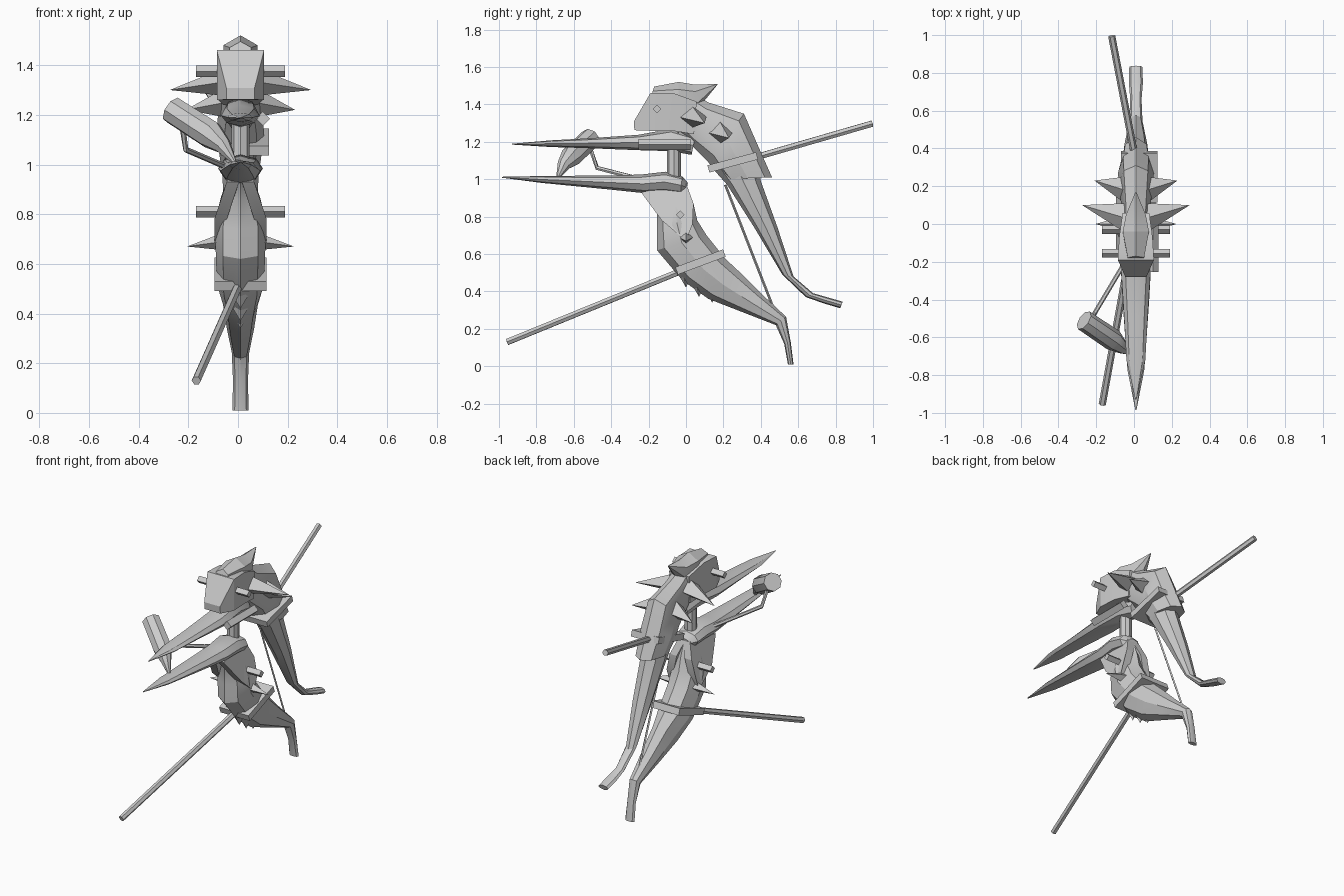
import bpy, bmesh, math
from mathutils import Vector

CX = 0.01  # mirror plane of the bodies
grey = bpy.data.materials.new("grey")
grey.diffuse_color = (0.6, 0.6, 0.6, 1)


def mesh_object(name, bm, angle=30):
    bmesh.ops.recalc_face_normals(bm, faces=bm.faces)
    me = bpy.data.meshes.new(name)
    bm.to_mesh(me)
    bm.free()
    me.materials.append(grey)
    ob = bpy.data.objects.new(name, me)
    bpy.context.collection.objects.link(ob)
    bpy.context.view_layer.objects.active = ob
    ob.select_set(True)
    bpy.ops.object.shade_smooth_by_angle(angle=math.radians(angle))
    ob.select_set(False)
    return ob


def skin(name, rings, angle=30):
    """Join rings of points into a closed tube."""
    bm = bmesh.new()
    vs = [[bm.verts.new(p) for p in r] for r in rings]
    n = len(vs[0])
    for a, b in zip(vs, vs[1:]):
        for i in range(n):
            j = (i + 1) % n
            bm.faces.new((a[i], a[j], b[j], b[i]))
    bm.faces.new(vs[0])
    bm.faces.new(vs[-1][::-1])
    return mesh_object(name, bm, angle)


def loft(name, sections, sides=8, angle=30, turn=0.0):
    """Sections: (y1, z1, y2, z2, half width), both outline points in profile."""
    rings = []
    for y1, z1, y2, z2, w in sections:
        a, b = Vector((CX, y1, z1)), Vector((CX, y2, z2))
        c, h = (a + b) / 2, (b - a) / 2
        rings.append([c + h * math.cos(t) + Vector((w * math.sin(t), 0, 0))
                      for t in (2 * math.pi * i / sides + turn for i in range(sides))])
    return skin(name, rings, angle)


def rod(name, pts, radii, sides=6):
    """Tube along points with one radius per point."""
    pts = [Vector(p) for p in pts]
    rings = []
    for i, p in enumerate(pts):
        d = (pts[min(i + 1, len(pts) - 1)] - pts[max(i - 1, 0)]).normalized()
        u = d.cross(Vector((0, 0, 1)) if abs(d.z) < 0.9 else Vector((0, 1, 0))).normalized()
        v = d.cross(u)
        rings.append([p + radii[i] * (u * math.cos(t) + v * math.sin(t))
                      for t in (2 * math.pi * k / sides for k in range(sides))])
    return skin(name, rings)


def spike(name, base, tip):
    bm = bmesh.new()
    b = [bm.verts.new(p) for p in base]
    t = bm.verts.new(tip)
    bm.faces.new(b)
    for i in range(len(b)):
        bm.faces.new((b[i], b[(i + 1) % len(b)], t))
    return mesh_object(name, bm, 15)


def side_spikes(name, y, z, x, ly, lz, tip):
    """Mirrored pair of diamond-based spikes."""
    for s, side in ((1, "right"), (-1, "left")):
        bx = CX + s * x
        spike(side + "_" + name,
              [(bx, y - ly, z), (bx, y, z + lz), (bx, y + ly, z), (bx, y, z - lz)],
              (CX + s * tip[0], tip[1], tip[2]))


def strap(name, x1, x2, a, b, t):
    """Tilted flat block between two profile points."""
    a, b = Vector((0, *a)), Vector((0, *b))
    n = Vector((1, 0, 0)).cross(b - a).normalized() * t / 2
    skin(name, [[Vector((x, 0, 0)) + p for p in (a - n, b - n, b + n, a + n)] for x in (x1, x2)])


# upper body with tail
loft("upper_body", [(-0.03, 1.25, -0.01, 1.49, 0.07), (0.03, 1.18, 0.12, 1.41, 0.075),
                    (0.12, 1.09, 0.31, 1.35, 0.09), (0.16, 1.04, 0.38, 1.19, 0.095),
                    (0.20, 1.00, 0.46, 1.01, 0.08)])
loft("upper_tail", [(0.14, 1.06, 0.37, 1.15, 0.075), (0.22, 0.97, 0.40, 0.99, 0.075),
                    (0.36, 0.75, 0.49, 0.74, 0.06),
                    (0.515, 0.49, 0.575, 0.48, 0.035), (0.64, 0.37, 0.68, 0.39, 0.03),
                    (0.74, 0.335, 0.75, 0.37, 0.037), (0.825, 0.31, 0.838, 0.345, 0.035)])

# boxy head
loft("head", [(-0.275, 1.26, -0.28, 1.31, 0.08), (-0.19, 1.25, -0.19, 1.47, 0.135),
              (-0.07, 1.25, -0.07, 1.47, 0.125), (0.04, 1.24, 0.06, 1.43, 0.10)],
     4, 20, math.pi / 4)
# widen the square section to its full height
head = bpy.data.objects["head"]
for v in head.data.vertices:
    zc = 1.285 if v.co.y < -0.25 else 1.36
    v.co.z = zc + (v.co.z - zc) * 1.3

# swept crest
loft("crest", [(-0.20, 1.40, -0.17, 1.495, 0.05), (-0.04, 1.36, -0.04, 1.52, 0.08),
               (0.05, 1.36, 0.05, 1.505, 0.06), (0.168, 1.505, 0.17, 1.51, 0.003)], 6, 15)

# wing-like spikes
side_spikes("head_spike", 0.03, 1.335, 0.05, 0.08, 0.06, (0.285, 0.10, 1.30))
side_spikes("shoulder_spike", 0.18, 1.25, 0.06, 0.07, 0.06, (0.22, 0.23, 1.22))
side_spikes("hip_spike", 0.0, 0.69, 0.07, 0.04, 0.035, (0.215, 0.0, 0.67))

# beaks
loft("upper_beak", [(-0.93, 1.185, -0.93, 1.19, 0.003), (-0.72, 1.172, -0.72, 1.208, 0.05),
                    (-0.5, 1.165, -0.5, 1.22, 0.062), (-0.25, 1.155, -0.25, 1.238, 0.078),
                    (-0.08, 1.15, -0.08, 1.27, 0.07), (0.03, 1.13, 0.05, 1.23, 0.05)])
loft("lower_beak", [(-0.985, 1.008, -0.985, 1.013, 0.003), (-0.77, 0.98, -0.77, 1.017, 0.045),
                    (-0.41, 0.945, -0.41, 1.02, 0.07), (-0.22, 0.925, -0.24, 1.025, 0.08),
                    (-0.12, 0.93, -0.11, 1.04, 0.09), (-0.03, 0.92, -0.02, 1.015, 0.08),
                    (0.0, 0.93, 0.01, 0.98, 0.04)])

# neck post between the two
rod("neck_post", [(CX, -0.065, 0.97), (CX, -0.065, 1.25)], [0.037, 0.037], 8)

# lower body and tail
loft("lower_body", [(-0.21, 0.93, 0.0, 0.98, 0.04), (-0.155, 0.86, 0.04, 0.87, 0.075),
                    (-0.155, 0.74, 0.06, 0.78, 0.10), (-0.155, 0.62, 0.11, 0.70, 0.10),
                    (-0.02, 0.46, 0.21, 0.575, 0.095), (0.12, 0.36, 0.28, 0.51, 0.07),
                    (0.30, 0.29, 0.40, 0.39, 0.055), (0.48, 0.22, 0.535, 0.265, 0.035),
                    (0.525, 0.12, 0.56, 0.13, 0.03), (0.545, 0.01, 0.575, 0.01, 0.033)])

# collar flaps on the sides of the lower chest
outline = [(-0.24, 0.93), (-0.13, 0.78), (0.0, 0.67), (0.035, 0.76), (0.04, 0.87), (0.0, 0.98)]
for s, side in ((1, "right"), (-1, "left")):
    skin(side + "_collar_flap",
         [[(CX + s * (o + 0.105 - 0.38 * max(0, z - 0.80)), y, z) for y, z in outline]
          for o in (-0.05, 0.0)], 20)

# barbs under the lower body
for i, (y, z) in enumerate(((-0.01, 0.47), (0.06, 0.42), (0.13, 0.39))):
    spike("belly_barb_%d" % i, [(CX - 0.03, y, z), (CX, y - 0.03, z + 0.02), (CX + 0.03, y, z),
                                (CX, y + 0.04, z + 0.02)], (CX, y + 0.01, z - 0.05))

# cross pegs
for name, y, z in (("head_peg", -0.155, 1.375), ("chest_peg", -0.03, 0.81)):
    rod(name, [(-0.17, y, z), (0.19, y, z)], [0.023, 0.023], 4)

# bar beside the upper beak
rod("side_bar", [(0.10, -0.255, 1.185), (0.10, 0.025, 1.185)], [0.029, 0.029], 4)

# straps and their long rods
strap("upper_strap", -0.07, 0.125, (0.12, 1.055), (0.38, 1.125), 0.04)
strap("lower_strap", -0.095, 0.115, (-0.05, 0.51), (0.205, 0.605), 0.042)
rod("upper_rod", [(0.01, 0.33, 1.105), (-0.118, 0.995, 1.297)], [0.019, 0.019])
rod("lower_rod", [(0.005, 0.0, 0.52), (-0.168, -0.955, 0.13)], [0.019, 0.019])

# thin line between the tails
rod("tail_line", [(CX, 0.21, 0.97), (CX, 0.495, 0.24)], [0.007, 0.007], 4)

# cup on a bent arm
rod("cup_arm", [(0.0, -0.1, 0.975), (-0.07, -0.24, 1.0), (-0.21, -0.475, 1.06),
                (-0.225, -0.51, 1.16)], [0.012] * 4)
rod("cup", [(-0.265, -0.51, 1.22), (-0.11, -0.615, 1.12), (-0.06, -0.655, 1.075),
            (-0.015, -0.685, 1.01)], [0.056, 0.058, 0.035, 0.01], 8)
